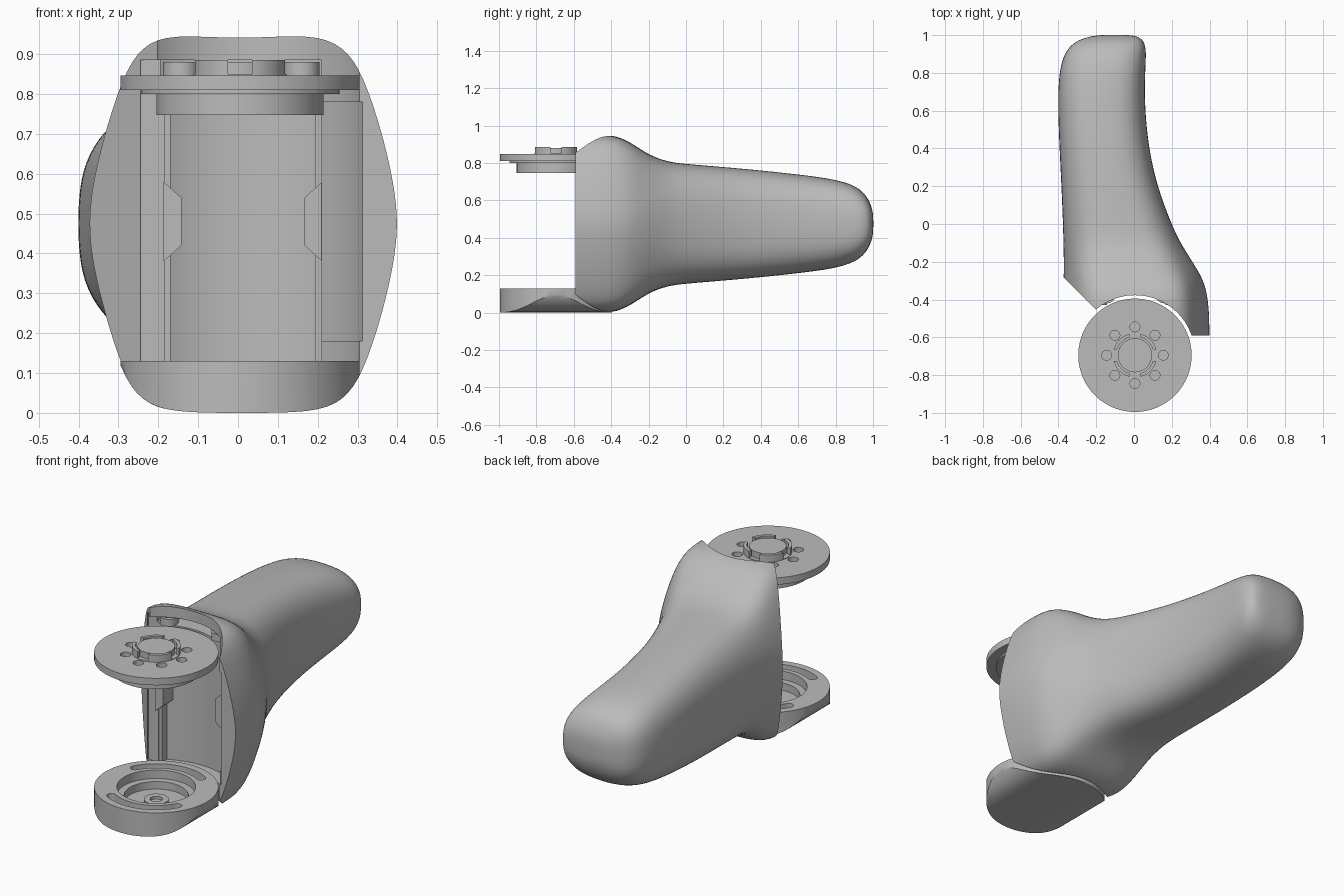
import bpy, bmesh, math
from mathutils import Matrix

if "Cube" in bpy.data.objects:
    bpy.data.objects.remove(bpy.data.objects["Cube"])

grey = bpy.data.materials.new("plain grey")
grey.use_nodes = True
COLOUR = (0.5, 0.5, 0.5, 1)
grey.diffuse_color = COLOUR
grey.node_tree.nodes["Principled BSDF"].inputs["Base Color"].default_value = COLOUR

AX, AY, MID = 0.005, -0.695, 0.475      # pivot axis and mid height


def finish(name, bm):
    bmesh.ops.recalc_face_normals(bm, faces=bm.faces[:])
    mesh = bpy.data.meshes.new(name)
    bm.to_mesh(mesh)
    bm.free()
    mesh.materials.append(grey)
    ob = bpy.data.objects.new(name, mesh)
    bpy.context.collection.objects.link(ob)
    return ob


def cylinder(name, r, z0, z1, x=AX, y=AY, sides=96):
    bm = bmesh.new()
    bmesh.ops.create_cone(bm, cap_ends=True, segments=sides, radius1=r, radius2=r,
                          depth=z1 - z0, matrix=Matrix.Translation((x, y, (z0 + z1) / 2)))
    return finish(name, bm)


def prism(name, points, z0, z1):
    bm = bmesh.new()
    face = bm.faces.new([bm.verts.new((x, y, z0)) for x, y in points])
    top = bmesh.ops.extrude_face_region(bm, geom=[face])["geom"]
    bmesh.ops.translate(bm, vec=(0, 0, z1 - z0),
                        verts=[v for v in top if isinstance(v, bmesh.types.BMVert)])
    return finish(name, bm)


def box(name, x0, x1, y0, y1, z0, z1):
    return prism(name, [(x0, y0), (x1, y0), (x1, y1), (x0, y1)], z0, z1)


def bake(ob):
    bpy.context.view_layer.update()
    graph = bpy.context.evaluated_depsgraph_get()
    mesh = bpy.data.meshes.new_from_object(ob.evaluated_get(graph))
    ob.modifiers.clear()
    ob.data = mesh


def combine(ob, others, operation="DIFFERENCE"):
    for other in others:
        mod = ob.modifiers.new("bool", "BOOLEAN")
        mod.operation, mod.solver, mod.object = operation, "EXACT", other
        bake(ob)
        bpy.data.objects.remove(other)


def arc_slot(r0, r1, a0, a1, z0, z1):
    steps = 24
    angles = [math.radians(a0 + (a1 - a0) * i / steps) for i in range(steps + 1)]
    mid, half = (r0 + r1) / 2, (r1 - r0) / 2

    def end(a, start):
        cx, cy = AX + mid * math.cos(a), AY + mid * math.sin(a)
        return [(cx + half * math.cos(start + a + math.pi * i / 8),
                 cy + half * math.sin(start + a + math.pi * i / 8)) for i in range(1, 8)]
    outer = [(AX + r1 * math.cos(a), AY + r1 * math.sin(a)) for a in angles]
    inner = [(AX + r0 * math.cos(a), AY + r0 * math.sin(a)) for a in reversed(angles)]
    return prism("slot", outer + end(angles[-1], 0) + inner + end(angles[0], math.pi), z0, z1)


# Cross-section: a flat-topped, bowed quarter blended into a rounded box quarter
HEAD = [(1, 0), (.975, .2), (.9, .475), (.775, .79), (.65, .94), (.45, 1), (0, 1)]
GRIP = [(math.cos(i * math.pi / 12) ** .72, math.sin(i * math.pi / 12) ** .72) for i in range(6)] + [(0, 1)]


def loft(name, sections):
    bm = bmesh.new()
    rings = []
    for y, xl, xr, h, w in sections:
        q = [(a * w + c * (1 - w), b * w + d * (1 - w)) for (a, b), (c, d) in zip(HEAD, GRIP)]
        loop = q + [(-u, v) for u, v in q[-2::-1]]
        loop += [(u, -v) for u, v in loop[-2:0:-1]]
        cx, hx = (xl + xr) / 2, (xr - xl) / 2
        rings.append([bm.verts.new((cx + hx * u, y, MID + h * v)) for u, v in loop])
    n = len(rings[0])
    for r, s in zip(rings, rings[1:]):
        for i in range(n):
            bm.faces.new((r[i], r[(i + 1) % n], s[(i + 1) % n], s[i]))
    bm.faces.new(rings[0])
    bm.faces.new(rings[-1])
    ob = finish(name, bm)
    ob.modifiers.new("smooth", "SUBSURF").levels = 2
    bake(ob)
    return ob


# Body: broad head at the front, necking down to a rounded grip
body = loft("body_grip", [
    (-.85, -.38, .402, .475, 1), (-.6, -.38, .402, .475, 1), (-.5, -.38, .402, .475, 1),
    (-.42, -.378, .396, .477, 1), (-.35, -.377, .386, .462, 1), (-.28, -.375, .362, .425, .9),
    (-.2, -.374, .312, .37, .6), (-.1, -.376, .248, .333, .3), (0, -.378, .2, .322, .1),
    (.2, -.386, .124, .306, 0), (.4, -.396, .08, .288, 0), (.6, -.404, .06, .266, 0),
    (.75, -.402, .059, .247, 0), (.85, -.388, .063, .225, 0), (.92, -.36, .066, .195, 0),
    (.965, -.315, .055, .152, 0), (.99, -.25, .03, .1, 0), (1.002, -.18, -.02, .05, 0)])
combine(body, [
    box("front_cut", -1, 1, -1.2, -.59, -1, 2),
    cylinder("swing_cut", .318, -.5, 1.5),
    prism("corner_cut", [(-.7, .045), (-.1, -.555), (-.1, -.8), (-.7, -.8)], -.5, 1.5),
    box("ledge_cut", -.245, .21, -.7, -.405, .1, .885),
    cylinder("cheek_cut", .325, .18, .78),
])

# Rounded pocket in the head, kept between two straight side walls
pocket = cylinder("pocket", .38, .1, .75)
combine(pocket, [box("pocket_limit", -.185, .21, -.8, 0, 0, 1)], "INTERSECT")
screw_slot = cylinder("screw_slot", .4, .845, .886)
combine(screw_slot, [box("slot_limit", -.195, .21, -.8, 0, 0, 1)], "INTERSECT")
combine(body, [pocket, screw_slot])

# Two round sockets in the slanted corner
for z in (.34, .61):
    bore = cylinder("bore", .048, -.7, .15, 0, 0, 40)
    bore.data.transform(Matrix.Translation((-.305, 0, z)) @ Matrix.Rotation(math.pi / 2, 4, "X"))
    combine(body, [bore])

# Cable clips and rails on the pocket walls
for side, wall in ((1, -.187), (-1, .212)):
    label = "right" if side == 1 else "left"
    bm = bmesh.new()
    outline = [(0, .38), (.045, .42), (.045, .54), (0, .58)]
    face = bm.faces.new([bm.verts.new((wall + side * d, -.43, z)) for d, z in outline])
    ext = bmesh.ops.extrude_face_region(bm, geom=[face])["geom"]
    bmesh.ops.translate(bm, vec=(0, .1, 0), verts=[v for v in ext if isinstance(v, bmesh.types.BMVert)])
    finish(label + "_cable_clip", bm)
    a, b = sorted((wall, wall + side * .018))
    box(label + "_pocket_rail", a, b, -.4, -.345, .1, .75)

# Screws on the shelf under the top lip
for label, x in (("right", -.143), ("left", .16)):
    screw = cylinder(label + "_screw", .045, .84, .88, x, -.375, 32)
    combine(screw, [box("cross", x - .028, x + .028, -.381, -.369, .865, .9),
                    box("cross", x - .006, x + .006, -.403, -.347, .865, .9)])

# Upper disc with hub, ring of holes and notched collar
disc = cylinder("upper_disc", .3, .81, .847)
combine(disc, [cylinder("ledge", .25, .8, .82), cylinder("hub", .21, .747, .805)], "UNION")
holes = []
for i in range(8):
    a = i * math.pi / 4
    holes.append(cylinder("hole", .026, .78, .9, AX + .15 * math.cos(a), AY + .15 * math.sin(a), 24))
combine(disc, holes)
collar = cylinder("upper_disc_collar", .117, .84, .885)
combine(collar, [cylinder("collar_bore", .1, .8, .95), box("notch", -.025, .035, -1, -.4, .85, .95),
                 box("notch", -.3, .3, AY - .03, AY + .03, .85, .95)])
cylinder("upper_disc_cap", .09, .84, .88)

# Lower plate: a disc whose underside follows the head's rounded outline
plate = loft("lower_plate", [(y, -.38, .402, .475, 1) for y in (-1.4, -1.1, -.9, -.6, -.4, 0)])
combine(plate, [cylinder("plate_limit", .3, -.2, .13)], "INTERSECT")
combine(plate, [cylinder("recess", .19, .085, .3), cylinder("inner_recess", .155, .045, .3),
                arc_slot(.215, .262, 60, 150, .08, .3), arc_slot(.215, .262, 240, 330, .08, .3)])
hub = cylinder("lower_plate_hub", .06, .04, .065, sides=40)
combine(hub, [cylinder("hub_hole", .03, .05, .2, sides=32)])

# Smooth shading with crisp cut edges
bpy.ops.object.select_all(action="DESELECT")
for ob in bpy.context.collection.objects:
    if ob.type == "MESH" and grey.name in ob.data.materials:
        ob.select_set(True)
        bpy.context.view_layer.objects.active = ob
bpy.ops.object.shade_smooth_by_angle(angle=math.radians(32))
